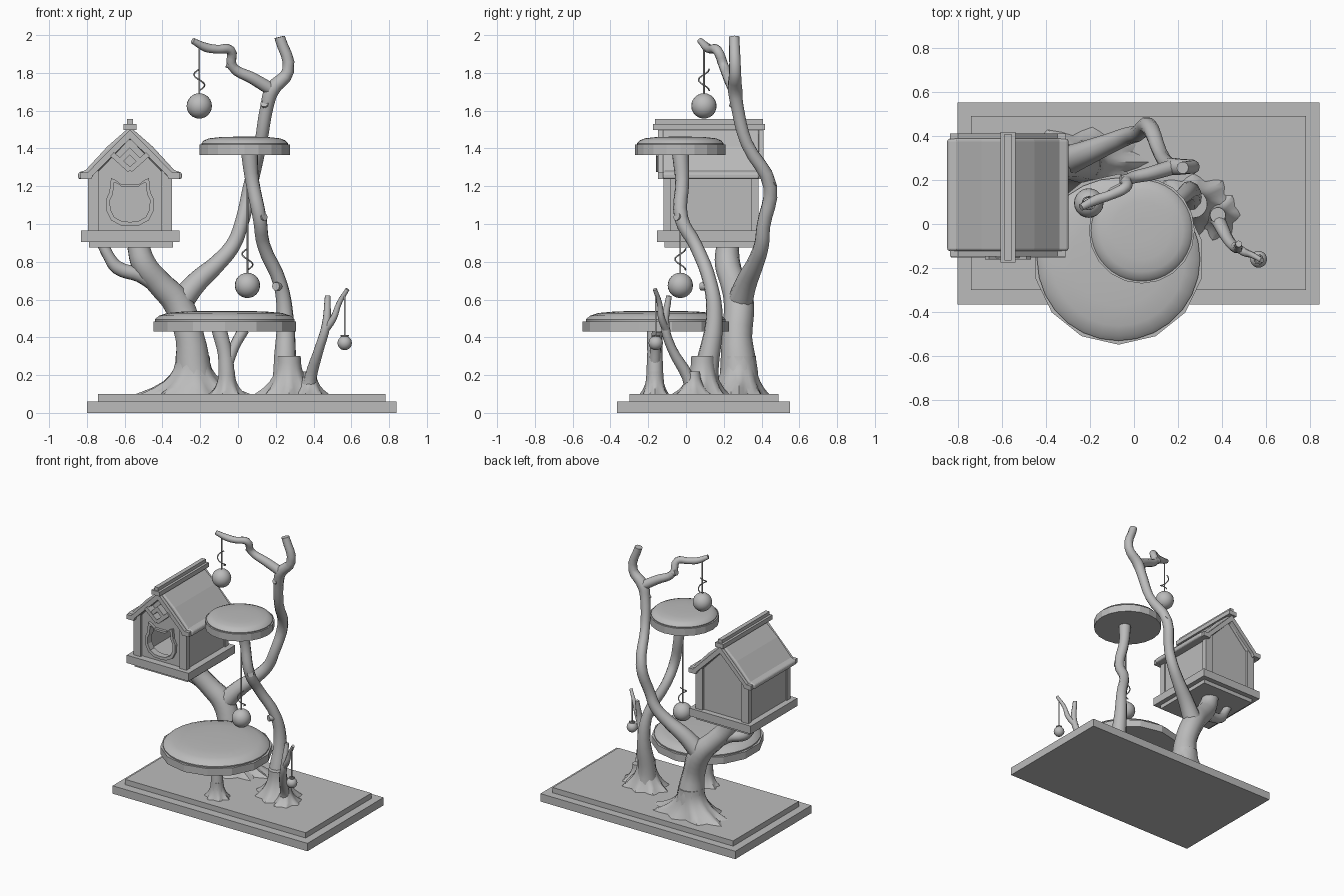
import bpy, bmesh
from math import sin, cos, pi, radians
from mathutils import Vector

if "Cube" in bpy.data.objects:
    bpy.data.objects.remove(bpy.data.objects["Cube"], do_unlink=True)

GREY = (0.5, 0.5, 0.5, 1)
mat = bpy.data.materials.new("plain grey")
mat.use_nodes = True
mat.diffuse_color = GREY
mat.node_tree.nodes["Principled BSDF"].inputs["Base Color"].default_value = GREY


def add_mesh(name, mesh, smooth=False):
    ob = bpy.data.objects.new(name, mesh)
    bpy.context.collection.objects.link(ob)
    mesh.materials.clear()
    mesh.materials.append(mat)
    if smooth:
        bpy.ops.object.select_all(action="DESELECT")
        ob.select_set(True)
        bpy.context.view_layer.objects.active = ob
        bpy.ops.object.shade_smooth_by_angle(angle=radians(40))
    return ob


def from_bmesh(name, bm, smooth=False):
    bmesh.ops.recalc_face_normals(bm, faces=bm.faces)
    mesh = bpy.data.meshes.new(name)
    bm.to_mesh(mesh)
    bm.free()
    return add_mesh(name, mesh, smooth)


def box(name, x0, x1, y0, y1, z0, z1):
    bm = bmesh.new()
    bmesh.ops.create_cube(bm, size=1)
    for v in bm.verts:
        v.co = (x0 if v.co.x < 0 else x1, y0 if v.co.y < 0 else y1, z0 if v.co.z < 0 else z1)
    return from_bmesh(name, bm)


def prism(name, pts, y0, y1):
    """Extrude an x-z outline along y."""
    bm = bmesh.new()
    face = bm.faces.new([bm.verts.new((x, y0, z)) for x, z in pts])
    ext = bmesh.ops.extrude_face_region(bm, geom=[face])["geom"]
    bmesh.ops.translate(bm, vec=(0, y1 - y0, 0),
                        verts=[g for g in ext if isinstance(g, bmesh.types.BMVert)])
    return from_bmesh(name, bm)


def loft(name, rings, smooth=True):
    """Skin closed rings of points and cap both ends."""
    bm = bmesh.new()
    rows = [[bm.verts.new(p) for p in ring] for ring in rings]
    n = len(rows[0])
    for a, b in zip(rows, rows[1:]):
        for i in range(n):
            bm.faces.new((a[i], a[(i + 1) % n], b[(i + 1) % n], b[i]))
    bm.faces.new(rows[0])
    bm.faces.new(rows[-1])
    return from_bmesh(name, bm, smooth)


def lathe(name, cx, cy, profile, sides, smooth=True):
    return loft(name, [[(cx + r * sin(2 * pi * i / sides), cy - r * cos(2 * pi * i / sides), z)
                        for i in range(sides)] for r, z in profile], smooth)


def tube(name, pts, rounded=True):
    """Branch through points of (x, y, z, radius)."""
    cu = bpy.data.curves.new(name, "CURVE")
    cu.dimensions = "3D"
    cu.bevel_depth = 1
    cu.bevel_resolution = 3
    cu.use_fill_caps = True
    cu.resolution_u = 4
    sp = cu.splines.new("BEZIER" if rounded else "POLY")
    points = sp.bezier_points if rounded else sp.points
    points.add(len(pts) - 1)
    for p, (x, y, z, r) in zip(points, pts):
        p.co = (x, y, z) if rounded else (x, y, z, 1)
        p.radius = r
        if rounded:
            p.handle_left_type = p.handle_right_type = "AUTO"
    tmp = bpy.data.objects.new(name + "_path", cu)
    bpy.context.collection.objects.link(tmp)
    dg = bpy.context.evaluated_depsgraph_get()
    mesh = bpy.data.meshes.new_from_object(tmp.evaluated_get(dg))
    bpy.data.objects.remove(tmp, do_unlink=True)
    return add_mesh(name, mesh, True)


def roots(name, cx, cy, rx, ry, top, height, spikes):
    """Flared foot with pointed root tips."""
    n, rings = spikes * 4, []
    for k in range(7):
        f = (1 - k / 6) ** 2.5
        ring = []
        for i in range(n):
            a = 2 * pi * i / n
            wave = 1 + 0.13 * f * cos(spikes * a) + 0.06 * f * sin(3 * a)
            ring.append((cx + cos(a) * (top + (rx - top) * f) * wave,
                         cy + sin(a) * (top + (ry - top) * f) * wave, 0.1 + height * k / 6))
        rings.append(ring)
    loft(name, rings)


# stepped base
box("base_lower", -0.80, 0.84, -0.365, 0.55, 0, 0.06)
box("base_upper", -0.74, 0.78, -0.30, 0.49, 0.06, 0.10)

# main trunk and its limbs
roots("main_roots", -0.24, 0.28, 0.27, 0.15, 0.09, 0.2, 9)
tube("main_trunk", [(-.22, .28, .1, .11), (-.235, .28, .22, .1), (-.255, .27, .4, .08),
                    (-.32, .28, .58, .08), (-.42, .25, .69, .07), (-.5, .22, .79, .068),
                    (-.53, .22, .89, .06)])
tube("outer_limb", [(-.41, .25, .67, .05), (-.52, .22, .73, .04), (-.64, .2, .77, .037),
                    (-.685, .19, .83, .03), (-.715, .19, .89, .03)])
tube("tall_limb", [(-.32, .28, .57, .07), (-.22, .32, .69, .057), (-.1, .37, .8, .045),
                   (-.025, .4, .89, .04), (.015, .41, .99, .037), (.065, .445, 1.2, .038),
                   (.12, .32, 1.43, .033), (.155, .27, 1.63, .035), (.18, .26, 1.71, .04),
                   (.265, .26, 1.81, .032), (.22, .255, 1.99, .028)])
tube("hanging_limb", [(.18, .26, 1.71, .035), (.08, .23, 1.77, .032), (-.03, .2, 1.835, .026),
                      (-.04, .165, 1.92, .026), (-.11, .13, 1.925, .023),
                      (-.17, .11, 1.935, .024), (-.24, .075, 1.97, .016)])

# second trunk under the small perch
roots("perch_roots", 0.27, 0.09, 0.16, 0.13, 0.062, 0.2, 8)
tube("perch_trunk", [(.26, .1, .1, .085), (.25, .11, .23, .063), (.25, .15, .5, .045),
                     (.225, .13, .68, .037), (.135, .05, .89, .035), (.115, -.025, 1.03, .037),
                     (.075, -.02, 1.23, .037), (.06, -.03, 1.38, .045)])

# twig with a fork
roots("twig_roots", 0.38, 0.04, 0.09, 0.10, 0.035, 0.12, 7)
tube("twig", [(.37, .04, .1, .045), (.385, .01, .19, .032), (.43, -.075, .34, .025),
              (.465, -.11, .46, .023), (.475, -.09, .62, .015)])
tube("twig_fork", [(.455, -.1, .43, .02), (.505, -.13, .5, .018), (.535, -.14, .58, .014),
                   (.58, -.165, .655, .011)])

# post under the large bed
roots("bed_roots", -0.06, -0.165, 0.09, 0.07, 0.044, 0.12, 7)
tube("bed_post", [(-.055, -.165, .1, .055), (-.06, -.165, .2, .045), (-.07, -.165, .32, .04),
                  (-.1, -.165, .44, .042)])
tube("bed_post_fork", [(-.055, -.165, .26, .03), (-.02, -.16, .35, .028), (.03, -.15, .44, .03)])

# pruned side stubs
for i, (a, b) in enumerate([((.22, .12, .67), (.2, .08, .67)), ((.11, -.02, 1.03), (.14, -.05, 1.04)),
                            ((.065, .43, 1.2), (.075, .47, 1.22)), ((.155, .28, 1.62), (.14, .24, 1.64)),
                            ((-.03, .2, 1.84), (-.06, .2, 1.85))]):
    tube(f"stub_{i + 1}", [(*a, .025), (*b, .022)], False)


# round beds with cushions
def bed(name, cx, cy, r, z, sides, rise):
    lathe(name + "_rim", cx, cy, [(r, z), (r, z + .055)], sides, False)
    steps = [(.95, 0), (.955, .25), (.9, .58), (.78, .82), (.55, .95), (.25, 1), (.02, 1)]
    lathe(name + "_cushion", cx, cy, [(r * f, z + .05 + rise * h) for f, h in steps], sides * 2)


bed("large_bed", -0.07, -0.16, 0.387, 0.43, 14, 0.06)
bed("small_perch", 0.035, -0.03, 0.24, 1.365, 20, 0.047)


# hanging balls with curled cords
def ball(name, x, y, z, r, top, curl):
    bm = bmesh.new()
    bmesh.ops.create_uvsphere(bm, u_segments=20, v_segments=12, radius=r)
    bmesh.ops.translate(bm, vec=(x, y, z), verts=bm.verts)
    from_bmesh(name, bm, True)
    tube(name + "_cord", [(x, y, z + r * .9, .005), (x, y, top, .005)], False)
    if curl:
        tube(name + "_curl", [(x + curl * sin(a * .7), y + curl * cos(a * .7),
                               z + r + .015 + .0125 * a, .004) for a in range(10)])
    else:
        tube(name + "_loop", [(x + .02 * cos(a), y + .02 * sin(a), z + r, .004)
                              for a in range(7)], False)


ball("top_ball", -.205, .095, 1.625, .067, 1.93, .028)
ball("middle_ball", .05, -.03, .675, .067, 1.37, .028)
ball("small_ball", .565, -.16, .37, .038, .64, 0)

# house
CX = -0.572


def mirrored(half):
    """Closed outline from right-half points running from one centre point to another."""
    return [(CX + x, z) for x, z in half] + [(CX - x, z) for x, z in half[::-1] if x > 0]


box("house_floor", -.83, -.31, -.153, .407, .905, .965)
box("house_underside", -.79, -.345, -.115, .37, .875, .905)
gable = mirrored([(0, 1.48), (.2, 1.265), (.2, .965)])
front_wall = prism("house_front", gable, -.10, -.07)
prism("house_back", gable, .335, .365)
for side, s in (("left", 1), ("right", -1)):
    x0, x1 = sorted((CX + s * .185, CX + s * .212))
    box(f"house_wall_{side}", x0, x1, -.10, .365, .965, 1.27)
    p0, p1 = sorted((CX + s * .165, CX + s * .222))
    for end, y in (("front", -.12), ("back", .345)):
        box(f"corner_post_{end}_{side}", p0, p1, y, y + .04, .965, 1.28)

# cat-head doorway: cut opening and raised frame
head = mirrored([(0, 1.212), (.05, 1.212), (.075, 1.232), (.1, 1.243), (.106, 1.2), (.108, 1.17),
                 (.127, 1.13), (.125, 1.07), (.1, 1.02), (.05, .993), (0, .99)])
hole = [(CX + (x - CX) * .83, 1.115 + (z - 1.115) * .83) for x, z in head]
cutter = prism("door_cutter", hole, -.2, 0)
cutter.hide_render = True
cutter.hide_set(True)
cut = front_wall.modifiers.new("doorway", "BOOLEAN")
cut.object = cutter
cut.solver = "EXACT"
bm = bmesh.new()
loops = [[bm.verts.new((x, y, z)) for x, z in pts]
         for pts, y in ((head, -.1), (head, -.12), (hole, -.12), (hole, -.07))]
for a, b in zip(loops, loops[1:]):
    for i in range(len(a)):
        j = (i + 1) % len(a)
        bm.faces.new((a[i], a[j], b[j], b[i]))
from_bmesh("door_frame", bm)


# roof: soft panels, gable boards and ridge
def chevron(outer, inner):
    return ([(CX + x, z) for x, z in outer] + [(CX - x, z) for x, z in outer[-2::-1]]
            + [(CX - x, z) for x, z in inner] + [(CX + x, z) for x, z in inner[-2::-1]])


board = chevron([(.262, 1.238), (.262, 1.272), (.225, 1.272), (0, 1.5)],
                [(.205, 1.238), (.195, 1.26), (0, 1.452)])
for end, y in (("front", -.148), ("back", .375)):
    prism(f"gable_board_{end}", board, y, y + .035)
panel = prism("roof_panels", chevron([(.275, 1.238), (.275, 1.272), (.235, 1.285), (.12, 1.41), (0, 1.515)],
                                     [(.205, 1.238), (0, 1.452)]), -.122, .387)
bev = panel.modifiers.new("soft_edge", "BEVEL")
bev.width, bev.segments = .012, 3
box("ridge_cap", CX - .034, CX + .034, -.175, .418, 1.497, 1.53)
box("ridge_bar", CX - .016, CX + .016, -.165, .408, 1.53, 1.555)

# crossed gable ornament
for side, s in (("left", 1), ("right", -1)):
    for part, a, b, y in (("lower", (0, 1.285), (.095, 1.37), -.16), ("upper", (.06, 1.325), (-.01, 1.395), -.155)):
        p, q = Vector((CX + s * a[0], a[1])), Vector((CX + s * b[0], b[1]))
        d = (q - p).normalized() * .014
        n = Vector((-d.y, d.x))
        prism(f"ornament_{part}_{side}", [p + n, q + n, q - n, p - n], y, -.1)
